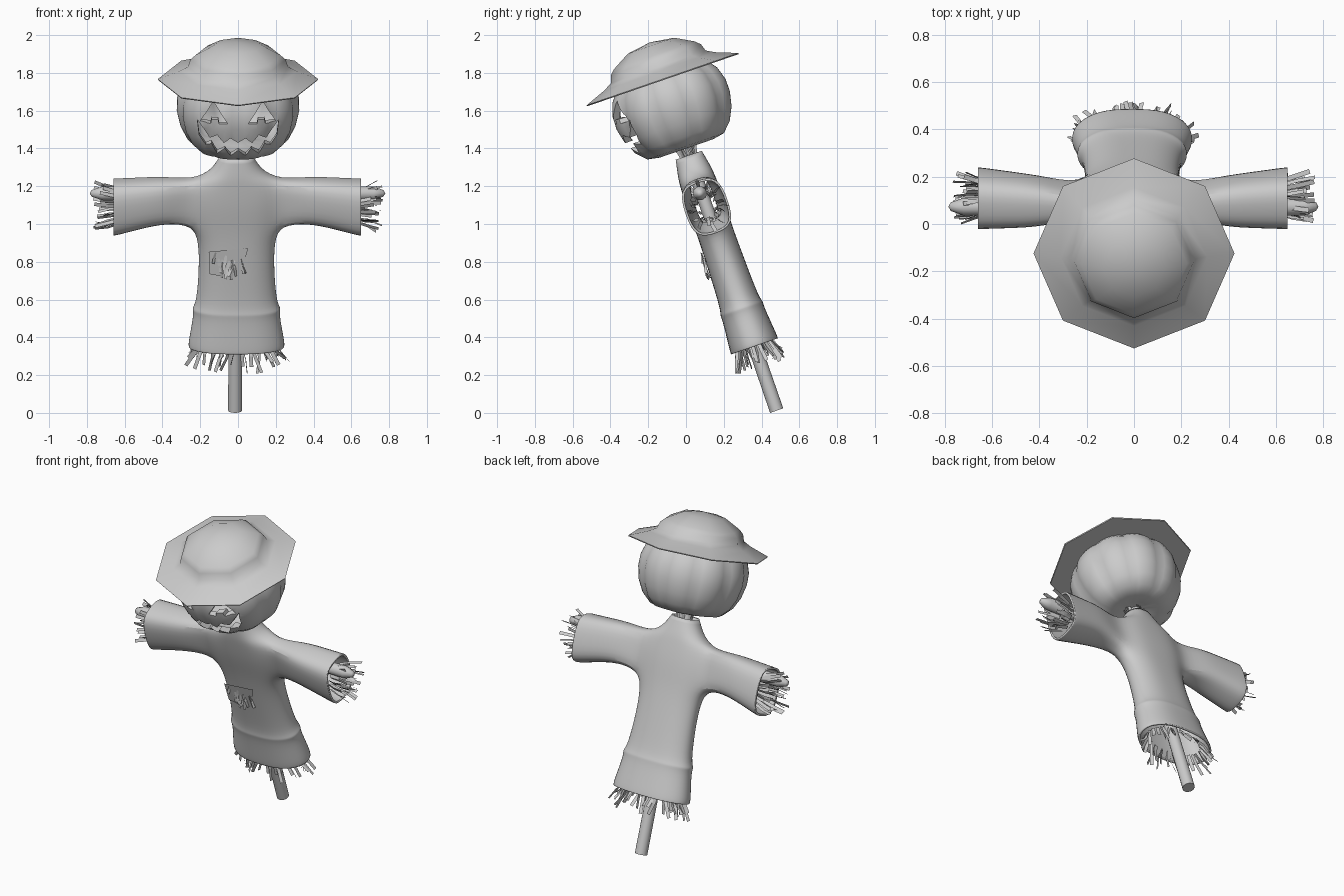
import bpy, bmesh, math, random
from mathutils import Matrix, Vector

if "Cube" in bpy.data.objects:
    bpy.data.objects.remove(bpy.data.objects["Cube"])

random.seed(4)
# Everything is built upright, then leaned forward about the foot of the pole
LEAN = Matrix.Translation((0, 0.48, 0.012)) @ Matrix.Rotation(math.radians(19), 4, 'X')

grey = bpy.data.materials.new("light_grey")
grey.diffuse_color = (0.6, 0.6, 0.6, 1)
grey.use_nodes = True
grey.node_tree.nodes["Principled BSDF"].inputs["Base Color"].default_value = grey.diffuse_color


def finish(name, bm, smooth=None, normals=True):
    """Lean the mesh, turn it into an object and shade it."""
    if normals:
        bmesh.ops.recalc_face_normals(bm, faces=bm.faces)
    bm.transform(LEAN)
    me = bpy.data.meshes.new(name)
    bm.to_mesh(me)
    bm.free()
    me.materials.append(grey)
    ob = bpy.data.objects.new(name, me)
    bpy.context.collection.objects.link(ob)
    if smooth:
        bpy.ops.object.select_all(action='DESELECT')
        ob.select_set(True)
        bpy.context.view_layer.objects.active = ob
        bpy.ops.object.shade_smooth_by_angle(angle=math.radians(smooth))
    return ob


def bridge(bm, a, b, skip=()):
    n = len(a)
    for i in range(n):
        if i not in skip:
            bm.faces.new((a[i], a[(i + 1) % n], b[(i + 1) % n], b[i]))


def lathe(profile, sides, cx=0.0, wave=lambda t: 1.0):
    """Spin (radius, height) points about the upright axis."""
    bm = bmesh.new()
    rings = []
    for r, z in profile:
        ring = []
        for i in range(sides):
            t = 2 * math.pi * i / sides
            k = r * wave(t)
            ring.append(bm.verts.new((cx + k * math.cos(t), k * math.sin(t), z)))
        rings.append(ring)
    for a, b in zip(rings, rings[1:]):
        bridge(bm, a, b)
    bmesh.ops.remove_doubles(bm, verts=bm.verts, dist=1e-5)
    return bm


def prism(name, pts, y0=-0.55, y1=-0.08):
    """Face-shaped cutter, extruded front to back."""
    bm = bmesh.new()
    a = [bm.verts.new((x, y0, z)) for x, z in pts]
    b = [bm.verts.new((x, y1, z)) for x, z in pts]
    bridge(bm, a, b)
    bm.faces.new(a)
    bm.faces.new(b)
    ob = finish(name, bm)
    ob.hide_render = True
    ob.hide_viewport = False
    ob.display_type = 'WIRE'
    return ob


def blade(bm, start, direction, length, width):
    """One bent flat straw."""
    d = Vector(direction).normalized()
    jitter = Vector([random.uniform(-1, 1) for _ in range(3)])
    side = d.cross(jitter).normalized() * width / 2
    bend = (d + jitter * 0.25).normalized()
    p = Vector(start)
    rows = [p, p + d * length * 0.5, p + d * length * 0.5 + bend * length * 0.5]
    vs = [(bm.verts.new(q - side), bm.verts.new(q + side)) for q in rows]
    for (a, b), (c, e) in zip(vs, vs[1:]):
        bm.faces.new((a, b, e, c))


# Upright pole and the cross stick for the arms
finish("pole", lathe([(0, 0), (0.037, 0), (0.033, 1.52), (0, 1.52)], 12, -0.015), 40)
bm = lathe([(0, -0.785), (0.018, -0.775), (0.038, -0.72), (0.034, 0),
            (0.038, 0.72), (0.018, 0.77), (0, 0.78)], 10)
bm.transform(Matrix.Translation((0, -0.01, 1.22)) @ Matrix.Rotation(math.pi / 2, 4, 'Y'))
finish("arm_stick", bm, 50)

# Shirt: oval rings up the body, sleeves grown from gaps left in the sides
OVAL = [(.93, -.5), (1, 0), (.93, .5), (.55, .95), (0, 1), (-.55, .95),
        (-.93, .5), (-1, 0), (-.93, -.5), (-.55, -.95), (0, -1), (.55, -.95)]
CUFF = [(-.9, -.9), (0, -1), (.9, -.9), (1, 0), (.9, .9), (0, 1), (-.9, .9), (-1, 0)]
BODY = [(.36, .258, .133), (.38, .262, .134), (.55, .228, .116), (.572, .243, .122),
        (.60, .217, .108), (.80, .202, .102), (.95, .205, .098), (1.045, .24, .098),
        (1.17, .26, .104), (1.29, .24, .098), (1.335, .14, .094), (1.43, .085, .074)]
SLEEVE = [(.38, 1.18, .10, .125), (.52, 1.16, .112, .138), (.64, 1.14, .121, .152),
          (.655, 1.14, .121, .152)]
bm = bmesh.new()
rings = [[bm.verts.new((-0.008 + x * w, y * d, z)) for x, y in OVAL] for z, w, d in BODY]
for i, (a, b) in enumerate(zip(rings, rings[1:])):
    bridge(bm, a, b, (0, 1, 6, 7) if i in (7, 8) else ())
lo, mid, hi = rings[7:10]
for sx, (f, m, k) in ((1, (0, 1, 2)), (-1, (8, 7, 6))):
    loop = [lo[f], lo[m], lo[k], mid[k], hi[k], hi[m], hi[f], mid[f]]
    for x, zc, d, h in SLEEVE:
        new = [bm.verts.new((-0.005 + sx * x, y * d, zc + z * h)) for y, z in CUFF]
        bridge(bm, loop, new)
        loop = new
shirt = finish("shirt", bm, 80)
sub = shirt.modifiers.new("round", 'SUBSURF')
sub.levels = sub.render_levels = 2
shell = shirt.modifiers.new("cloth", 'SOLIDIFY')
shell.thickness, shell.offset = 0.012, -1

# Pumpkin head: ribbed hollow shell with carved face
head = finish("pumpkin_head", lathe(
    [(0, 1.50), (.08, 1.478), (.15, 1.468), (.215, 1.48), (.265, 1.53), (.30, 1.60),
     (.318, 1.68), (.317, 1.75), (.295, 1.82), (.25, 1.88), (.17, 1.92), (0, 1.93)],
    60, 0, lambda t: 0.97 + 0.05 * abs(math.cos(5 * t)) ** 0.7), 60)
wall = head.modifiers.new("wall", 'SOLIDIFY')
wall.thickness, wall.offset = 0.035, -1

eye = [(.055, 1.715), (.10, 1.71), (.105, 1.735), (.14, 1.73), (.145, 1.705),
       (.20, 1.705), (.13, 1.825)]
smile = [(0, 1.60), (.04, 1.63), (.075, 1.60), (.11, 1.645), (.15, 1.62), (.215, 1.71),
         (.205, 1.62), (.17, 1.565), (.14, 1.585), (.11, 1.525), (.07, 1.565),
         (.04, 1.515), (0, 1.55)]
cutters = [prism("eye_cutter_right", eye),
           prism("eye_cutter_left", [(-x, z) for x, z in eye]),
           prism("mouth_cutter", smile + [(-x, z) for x, z in smile[-2:0:-1]])]
for c in cutters:
    cut = head.modifiers.new(c.name, 'BOOLEAN')
    cut.operation, cut.object, cut.solver = 'DIFFERENCE', c, 'EXACT'

# Eight-sided hat with a flat underside
finish("hat", lathe([(0, 1.85), (.422, 1.85), (.425, 1.856), (.31, 1.90), (.265, 1.925),
                     (.252, 1.965), (.225, 1.99), (.13, 2.043), (0, 2.062)], 8), 50)

# Straw at the hem and neck
bm = bmesh.new()
for i in range(44):
    t = 2 * math.pi * (i + random.random()) / 44
    c, s = math.cos(t), math.sin(t)
    blade(bm, (-0.01 + .19 * c, .085 * s, .39),
          (c * .6 + random.uniform(-.4, .4), s * .4, -1), random.uniform(.10, .16), .02)
finish("hem_straw", bm, normals=False)
bm = bmesh.new()
for i in range(16):
    t = 2 * math.pi * i / 16
    c, s = math.cos(t), math.sin(t)
    blade(bm, (.04 * c, .04 * s, 1.41), (c * .2, s * .2, 1), .08, .018)
finish("neck_straw", bm, normals=False)

# Straw fanning out of each cuff
for sx, name in ((1, "right"), (-1, "left")):
    bm = bmesh.new()
    for i in range(32):
        t = 2 * math.pi * (i + random.random()) / 32
        c, s = math.cos(t), math.sin(t)
        r = random.uniform(.5, 1)
        blade(bm, (sx * .62, .075 * c * r, 1.14 + .10 * s * r),
              (sx, c * .35 * r, s * .4 * r), random.uniform(.09, .15), .02)
    finish(name + "_cuff_straw", bm, normals=False)

# Torn patch on the chest with loose straw
bm = bmesh.new()
patch = [(-.155, .925), (.055, .945), (.01, .80), (-.02, .775), (-.15, .80)]
bm.faces.new([bm.verts.new((x, -.104, z)) for x, z in patch])
for i in range(12):
    blade(bm, (random.uniform(-.13, .02), -.105, random.uniform(.86, .92)),
          (random.uniform(-.4, .4), -.1, -1), random.uniform(.06, .10), .016)
finish("chest_patch", bm, normals=False)
